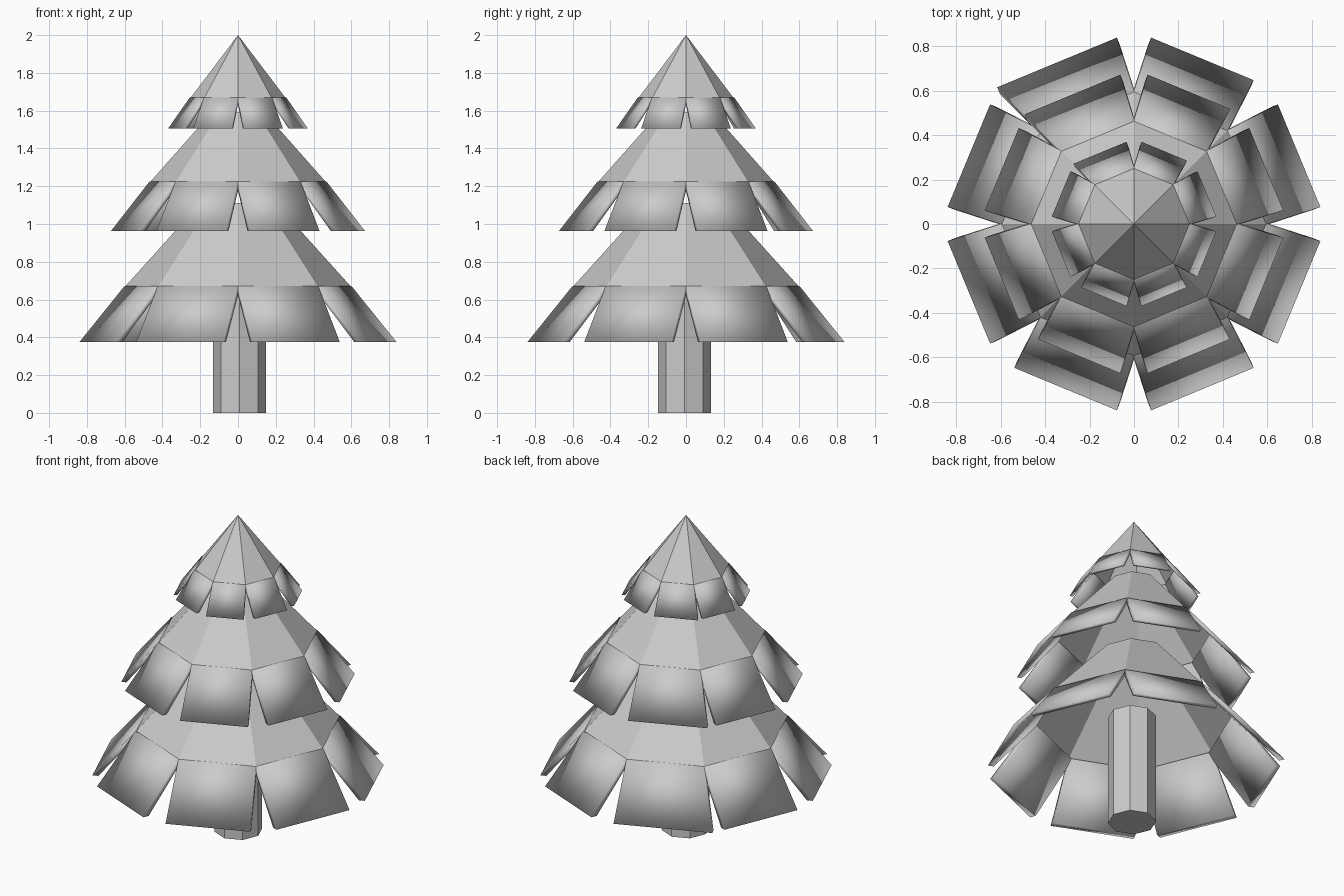
import bpy, math

if "Cube" in bpy.data.objects:
    bpy.data.objects.remove(bpy.data.objects["Cube"])

N = 8


def add_mesh(name, verts, faces, smooth=False):
    me = bpy.data.meshes.new(name)
    me.from_pydata(verts, [], faces)
    me.polygons.foreach_set("use_smooth", [smooth] * len(faces))
    ob = bpy.data.objects.new(name, me)
    bpy.context.collection.objects.link(ob)
    return ob


def ring(r, z):
    return [(r * math.cos(math.tau * i / N), r * math.sin(math.tau * i / N), z)
            for i in range(N)]


def cone(name, r_top, z_top, r_bot, z_bot):
    """Open eight-sided skirt, pointed when r_top is zero."""
    verts = ring(r_bot, z_bot)
    if r_top == 0:
        verts.append((0, 0, z_top))
        faces = [(i, (i + 1) % N, N) for i in range(N)]
    else:
        verts += ring(r_top, z_top)
        faces = [(i, (i + 1) % N, N + (i + 1) % N, N + i) for i in range(N)]
    add_mesh(name, verts, faces)


def flaps(name, r_top, z_top, apothem, z_bot, thick):
    """Eight thick tapered flaps hanging from the rim of a skirt."""
    verts, faces = [], []
    t = math.tan(math.pi / N)
    top = r_top * math.cos(math.pi / N) + 0.005
    for i in range(N):
        a = math.tau * (i + 0.5) / N
        left = 1.0 if i == 2 else 0.75      # one flap keeps a full corner
        b = len(verts)
        for inset in (0, thick):
            for d, w, z in ((top, -t * top, z_top), (top, t * top, z_top),
                            (apothem, left * t * apothem, z_bot),
                            (apothem, -0.75 * t * apothem, z_bot)):
                d -= inset
                verts.append((d * math.cos(a) - w * math.sin(a),
                              d * math.sin(a) + w * math.cos(a), z))
        quads = [(0, 1, 2, 3), (7, 6, 5, 4)]
        quads = [q[::-1] for q in quads]
        quads += [(k, (k + 1) % 4, (k + 1) % 4 + 4, k + 4) for k in range(4)]
        faces += [tuple(b + v for v in q) for q in quads]
    add_mesh(name, verts, faces, smooth=True)


# Trunk
bpy.ops.mesh.primitive_cylinder_add(vertices=N, radius=0.14, depth=0.70,
                                    location=(0.008, -0.008, 0.35))
bpy.context.object.name = "trunk"

# Foliage tiers: top radius, top z, rim radius, rim z, flap apothem, flap z, thickness
tiers = {
    "lower": (0.20, 1.11, 0.595, 0.672, 0.805, 0.375, 0.035),
    "middle": (0.14, 1.59, 0.463, 1.225, 0.645, 0.963, 0.03),
    "upper": (0.0, 2.0, 0.25, 1.67, 0.355, 1.505, 0.02),
}
for label, (rt, zt, rr, zr, ap, zb, th) in tiers.items():
    cone(label + "_branches", rt, zt, rr, zr)
    flaps(label + "_branch_flaps", rr, zr, ap, zb, th)
